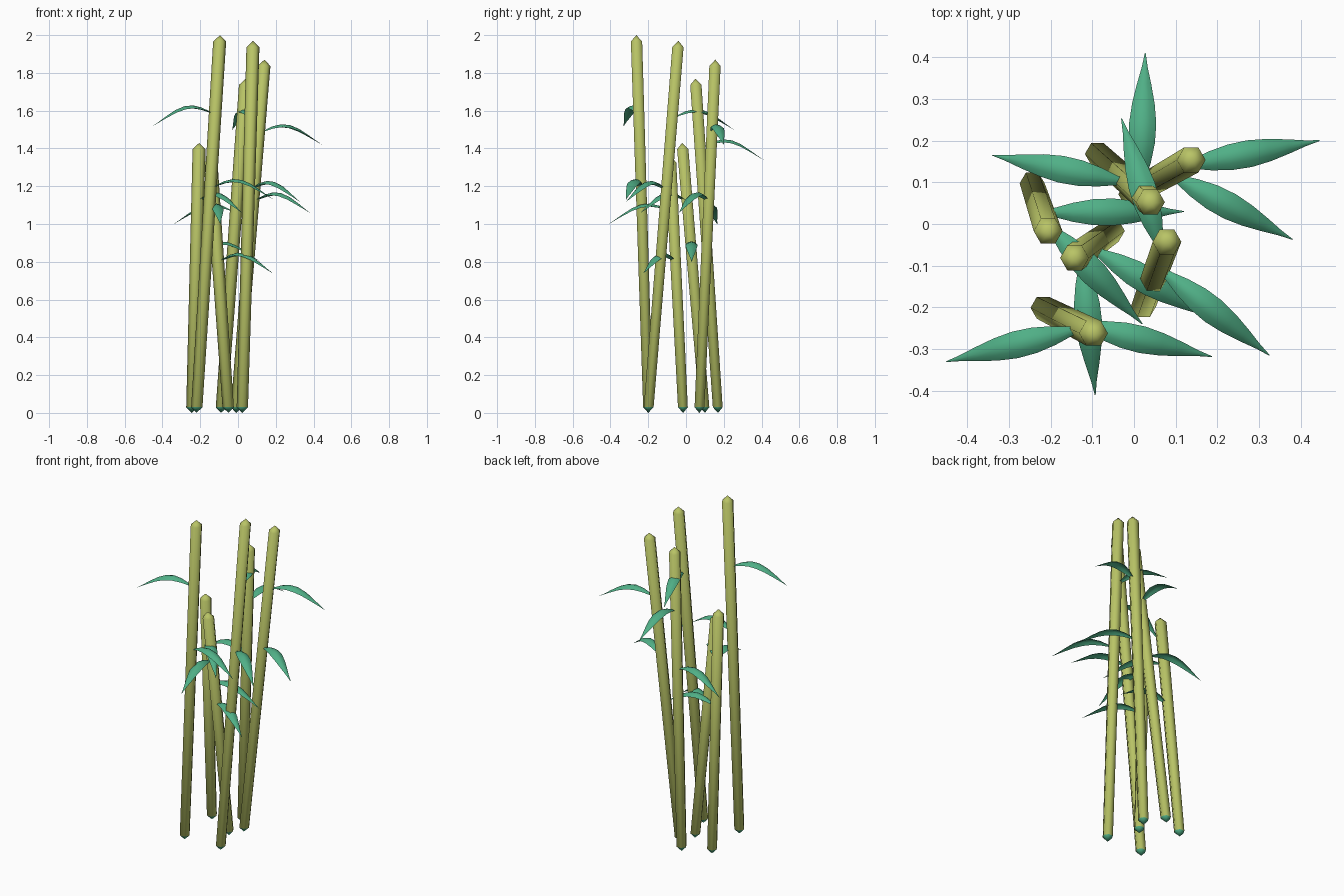
import bpy, math
from mathutils import Vector

if "Cube" in bpy.data.objects:
    bpy.data.objects.remove(bpy.data.objects["Cube"])


def make_material(name, rgb):
    mat = bpy.data.materials.new(name)
    mat.diffuse_color = (*rgb, 1.0)
    mat.use_nodes = True
    mat.node_tree.nodes["Principled BSDF"].inputs["Base Color"].default_value = mat.diffuse_color
    return mat


STALK = make_material("stalk yellow green", (0.485, 0.552, 0.133))
LEAF = make_material("leaf green", (0.08, 0.43, 0.24))


def make_object(name, verts, faces, mats):
    mesh = bpy.data.meshes.new(name)
    mesh.from_pydata(verts, [], faces)
    for m in mats:
        mesh.materials.append(m)
    mesh.update()
    for p in mesh.polygons:
        p.use_smooth = True
    obj = bpy.data.objects.new(name, mesh)
    bpy.context.collection.objects.link(obj)
    return obj


# Six-sided leaning cane with a pointed cap at each end
def make_stalk(name, base, top, height, sides=6):
    b, t = Vector((*base, 0.0)), Vector((*top, height))
    verts = [b]
    for z, r in ((0.03, 0.030), (height - 0.034, 0.0345)):
        c = b.lerp(t, z / height)
        for i in range(sides):
            a = math.tau * i / sides
            verts.append(c + Vector((r * math.cos(a), r * math.sin(a), 0)))
    verts.append(t)
    faces = []
    for i in range(sides):
        j = (i + 1) % sides
        faces += [(0, 1 + j, 1 + i),
                  (1 + i, 1 + j, 1 + sides + j, 1 + sides + i),
                  (1 + sides + i, 1 + sides + j, 1 + 2 * sides)]
    obj = make_object(name, verts, faces, (STALK, LEAF))
    # green foot
    for p in obj.data.polygons:
        if 0 in p.vertices:
            p.material_index = 1


# Arched blade: (fraction along, height above tip, half width)
BLADE = [(0.0, 0.060, 0.006), (0.1, 0.078, 0.012), (0.22, 0.097, 0.023),
         (0.36, 0.108, 0.031), (0.5, 0.103, 0.0325), (0.64, 0.083, 0.027),
         (0.78, 0.052, 0.017), (0.9, 0.023, 0.007), (1.0, 0.0, 0.001)]


def make_leaf(name, root, tip):
    root, tip = Vector(root), Vector(tip)
    along = Vector((tip.x - root.x, tip.y - root.y, 0))
    side = Vector((-along.y, along.x, 0)).normalized()
    verts, faces = [], []
    for s, h, w in BLADE:
        mid = Vector((root.x, root.y, tip.z + h)) + along * s
        for k in (-1, -0.5, 0, 0.5, 1):
            verts.append(mid + side * (w * k) - Vector((0, 0, 0.5 * w * k * k)))
    for i in range(len(BLADE) - 1):
        for k in range(4):
            a = i * 5 + k
            faces.append((a, a + 5, a + 6, a + 1))
    make_object(name, verts, faces, (LEAF,))


# Each cane: base xy, top xy, height, and its leaf tips
CANES = [
    ((-0.22, -0.20), (-0.095, -0.263), 2.00, [(-0.45, -0.33, 1.52), (0.187, -0.318, 1.13)]),
    ((0.022, -0.20), (0.08, -0.04), 1.97, [(-0.03, 0.253, 1.50), (0.325, -0.315, 1.12)]),
    ((-0.01, 0.07), (0.14, 0.155), 1.87, [(0.445, 0.20, 1.42), (0.38, -0.037, 1.06)]),
    ((-0.09, 0.17), (0.042, 0.05), 1.77, [(0.027, 0.41, 1.34), (-0.34, 0.165, 1.00)]),
    ((-0.245, 0.10), (-0.205, -0.02), 1.43, [(0.02, -0.24, 1.06), (0.12, 0.03, 0.80)]),
    ((-0.05, -0.015), (-0.145, -0.083), 1.36, [(-0.093, -0.41, 1.00), (0.183, -0.225, 0.74)]),
]

for n, (base, top, height, tips) in enumerate(CANES, 1):
    make_stalk(f"stalk_{n}", base, top, height)
    for k, tip in enumerate(tips, 1):
        f = (tip[2] + 0.065) / height
        root = [base[i] + (top[i] - base[i]) * f for i in (0, 1)]
        make_leaf(f"leaf_{n}_{k}", (*root, 0), tip)
